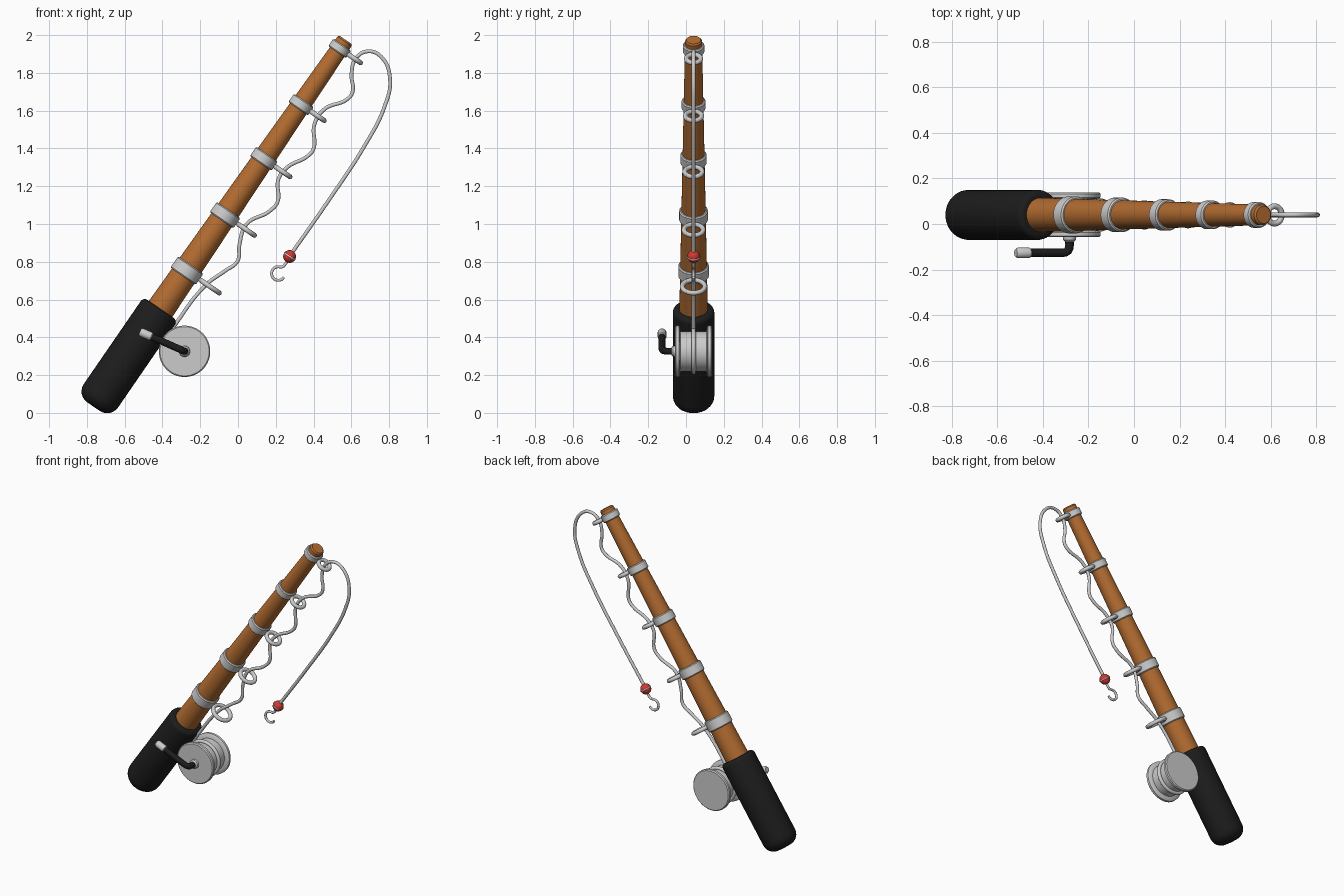
import bpy, bmesh, math
from mathutils import Matrix, Vector

if "Cube" in bpy.data.objects:
    bpy.data.objects.remove(bpy.data.objects["Cube"])

Y = 0.04                                   # centre plane of the rod
TILT = math.radians(34.5)
ROD = Matrix.Translation((-0.41, Y, 0.55)) @ Matrix.Rotation(TILT, 4, 'Y')   # z along rod, x to line side
REEL = Matrix.Translation((-0.283, Y, 0.326)) @ Matrix.Rotation(math.pi / 2, 4, 'X')  # z towards front


def material(name, rgb):
    m = bpy.data.materials.new(name)
    m.diffuse_color = (*rgb, 1)
    m.use_nodes = True
    m.node_tree.nodes["Principled BSDF"].inputs["Base Color"].default_value = m.diffuse_color
    return m


BROWN = material("wood", (0.45, 0.15, 0.03))
BLACK = material("grip_black", (0.012, 0.012, 0.012))
RED = material("float_red", (0.65, 0.04, 0.03))


def finish(ob, mat=None):
    if mat:
        ob.data.materials.append(mat)
    bpy.ops.object.select_all(action='DESELECT')
    ob.select_set(True)
    bpy.context.view_layer.objects.active = ob
    if ob.type == 'MESH':
        bpy.ops.object.shade_smooth_by_angle(angle=math.radians(35))
    return ob


def lathe(name, profile, matrix, mat=None, seg=48):
    """Revolve (radius, height) points around local z."""
    bm = bmesh.new()
    vs = [bm.verts.new((r, 0, z)) for r, z in profile]
    es = [bm.edges.new(p) for p in zip(vs, vs[1:])]
    bmesh.ops.spin(bm, geom=vs + es, cent=(0, 0, 0), axis=(0, 0, 1),
                   angle=2 * math.pi, steps=seg, use_merge=True)
    bmesh.ops.remove_doubles(bm, verts=bm.verts, dist=1e-5)
    bmesh.ops.recalc_face_normals(bm, faces=bm.faces)
    me = bpy.data.meshes.new(name)
    bm.to_mesh(me)
    bm.free()
    ob = bpy.data.objects.new(name, me)
    bpy.context.collection.objects.link(ob)
    ob.matrix_world = matrix
    return finish(ob, mat)


def torus(name, major, minor, matrix, mat=None):
    ring = [(major + minor * math.cos(i * math.pi / 6), minor * math.sin(i * math.pi / 6)) for i in range(13)]
    return lathe(name, ring, matrix, mat, 40)


def tube(name, pts, radius, mat=None, kind='AUTO'):
    cu = bpy.data.curves.new(name, 'CURVE')
    cu.dimensions = '3D'
    cu.bevel_depth, cu.bevel_resolution, cu.resolution_u = radius, 3, 8
    cu.use_fill_caps = True
    sp = cu.splines.new('BEZIER')
    sp.bezier_points.add(len(pts) - 1)
    for bp, p in zip(sp.bezier_points, pts):
        bp.co = p
        bp.handle_left_type = bp.handle_right_type = kind
    ob = bpy.data.objects.new(name, cu)
    bpy.context.collection.objects.link(ob)
    return finish(ob, mat)


def arc(cr, cz, r, a0, a1, n=6):
    return [(cr + r * math.cos(math.radians(a0 + (a1 - a0) * i / n)),
             cz + r * math.sin(math.radians(a0 + (a1 - a0) * i / n))) for i in range(n + 1)]


# rubber grip with rounded ends
lathe("grip", [(0, -0.627)] + arc(0.04, -0.557, 0.07, -90, 0) + arc(0.085, -0.025, 0.025, 0, 90) + [(0, 0)],
      ROD, BLACK)

# tapered pole
lathe("pole", [(0, -0.1), (0.077, -0.1), (0.045, 1.72), (0.038, 1.729), (0, 1.729)], ROD, BROWN)

# clamp bands with line guide loops: position, band radius, half width, loop outer radius, loop centre
guides = [(0.246, 0.081, 0.036, 0.073, 0.148), (0.603, 0.076, 0.033, 0.064, 0.138),
          (0.965, 0.069, 0.030, 0.059, 0.122), (1.313, 0.063, 0.027, 0.056, 0.106),
          (1.674, 0.057, 0.024, 0.051, 0.096)]
for i, (t, r, h, lr, lc) in enumerate(guides, 1):
    at = ROD @ Matrix.Translation((0, 0, t))
    b = 0.006
    lathe(f"guide_band_{i}", [(0.03, -h), (r - b, -h), (r, b - h), (r, h - b), (r - b, h), (0.03, h), (0.03, -h)], at)
    torus(f"guide_loop_{i}", lr - 0.013, 0.013, at @ Matrix.Translation((lc, 0, 0)))

# reel: two flanges, drum and one turn of line
half = [(0.106, 0.0), (0.106, 0.068), (0.13, 0.072), (0.136, 0.077), (0.136, 0.092), (0.13, 0.098), (0, 0.098)]
lathe("reel", [(r, -z) for r, z in reversed(half)] + half[1:], REEL, seg=64)
torus("reel_line_turn", 0.111, 0.012, REEL)
lathe("crank_hub", [(0.03, 0.095), (0.028, 0.11), (0.02, 0.118), (0, 0.118)], REEL, seg=24)

# crank arm with a rounded elbow, and its knob
c, e = Vector((-0.283, -0.127, 0.326)), Vector((-0.46, -0.127, 0.404))
d = (e - c).normalized()
elbow = [c + Vector((0, 0.035, 0)) * (1 - s) ** 2 + d * 0.035 * s ** 2 for s in (0, 0.25, 0.5, 0.75, 1)]
tube("crank_arm", [c + Vector((0, 0.075, 0))] + elbow + [e], 0.019, BLACK, 'VECTOR')
lathe("crank_knob", [(0, -0.005), (0.019, -0.005), (0.023, 0), (0.023, 0.055), (0.017, 0.065), (0, 0.065)],
      Matrix.Translation(e) @ d.to_track_quat('Z', 'Y').to_matrix().to_4x4(), seg=24)

# fishing line, waving through the loops and falling from the tip
path = [(-0.378, 0.395), (-0.331, 0.469), (-0.167, 0.680), (-0.071, 0.75), (-0.003, 0.803), (0.008, 0.893),
        (0.045, 0.999), (0.167, 1.068), (0.209, 1.116), (0.214, 1.237), (0.262, 1.301),
        (0.368, 1.359), (0.399, 1.396), (0.405, 1.529), (0.458, 1.608), (0.579, 1.661),
        (0.606, 1.698), (0.601, 1.794), (0.622, 1.873), (0.685, 1.914), (0.759, 1.884),
        (0.805, 1.767), (0.775, 1.619), (0.669, 1.412), (0.484, 1.131), (0.272, 0.828)]
tube("fishing_line", [(x, Y, z) for x, z in path], 0.0105)

# float with a pale band
FLOAT = Matrix.Translation((0.273, Y, 0.828)) @ Matrix.Rotation(TILT, 4, 'Y')
lathe("float", [(max(x, 0), z) for x, z in arc(0, 0, 0.034, -90, 90, 14)], FLOAT, RED, 32)
torus("float_band", 0.031, 0.005, FLOAT)

# hook
hook = [(0.272, 0.828), (0.252, 0.79), (0.232, 0.772)] + arc(0.214, 0.738, 0.036, 75, 325, 8)
tube("hook", [(x, Y, z) for x, z in hook], 0.008)
